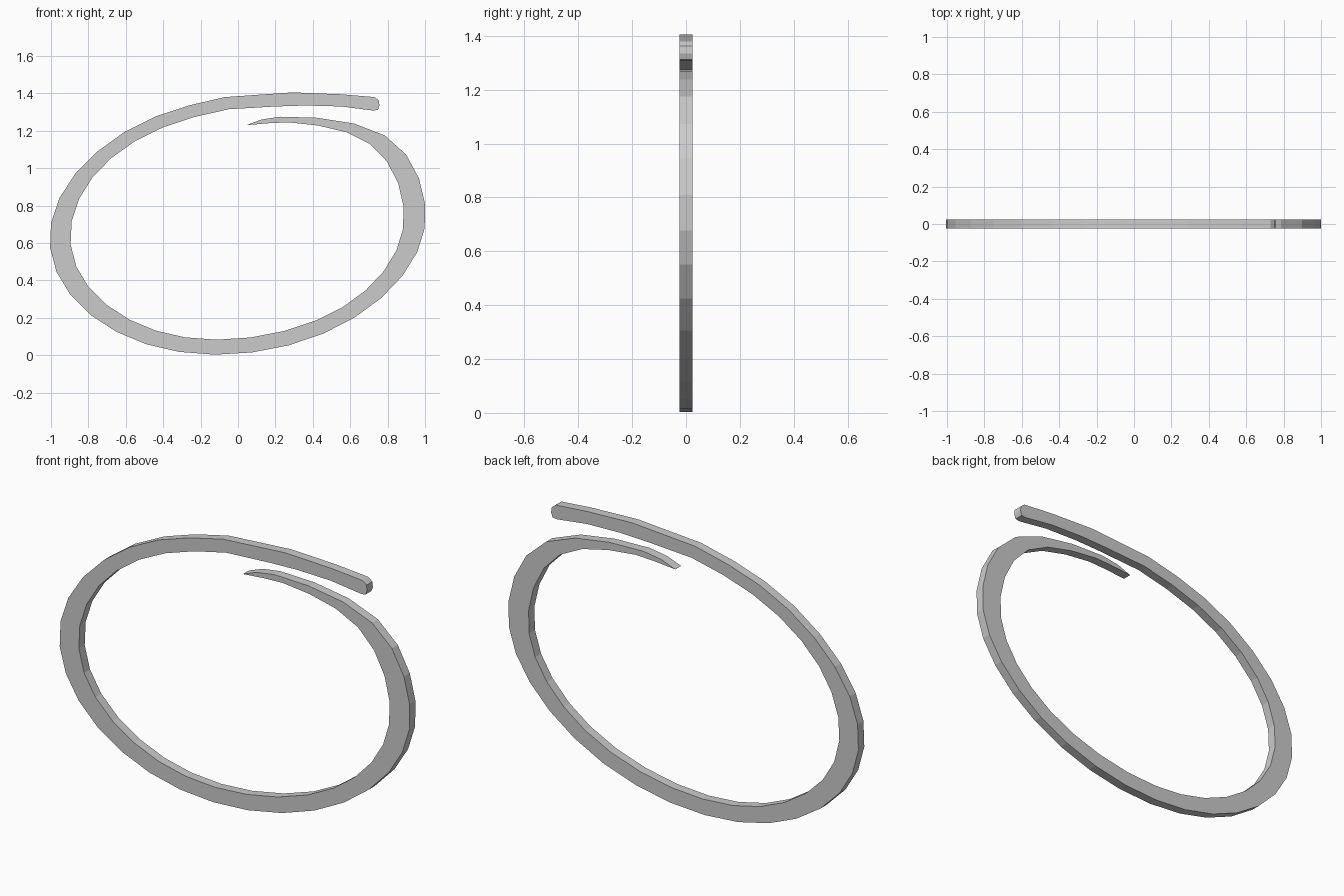
import bpy, bmesh
from mathutils import Vector

if "Cube" in bpy.data.objects:
    bpy.data.objects.remove(bpy.data.objects["Cube"])

HALF_DEPTH = 0.024


def smooth_path(pts, before, after, steps=3):
    """Faceted curve through the control points, three facets per span."""
    p = [Vector(q) for q in [before, *pts, after]]
    out = []
    for i in range(1, len(p) - 2):
        a, b = p[i], p[i + 1]
        ta, tb = (b - p[i - 1]) * 0.535, (p[i + 2] - a) * 0.535
        for s in range(steps):
            t = s / steps
            out.append(a * (2*t**3 - 3*t*t + 1) + ta * (t**3 - 2*t*t + t)
                       + b * (3*t*t - 2*t**3) + tb * (t**3 - t*t))
    return out + [p[-2]]


# Outer edge, from the upper band round to the tapered tail
outer = smooth_path(
    [(-.07, 1.38), (-.605, 1.195), (-.955, .84), (-.97, .445), (-.65, .125),
     (-.125, .003), (.455, .115), (.88, .425), (1, .81), (.785, 1.175), (.225, 1.275)],
    (.5, 1.42), (-.25, 1.15))

# Inner edge, from the tail back to the upper band
inner = smooth_path(
    [(.27, 1.245), (.705, 1.13), (.885, .795), (.78, .45), (.415, .185),
     (-.115, .083), (-.58, .19), (-.865, .475), (-.85, .835), (-.55, 1.145), (-.05, 1.315)],
    (-.15, 1.19), (.5, 1.345))

# Rounded blunt end and pointed tail
blunt_end = [(.205, 1.33), (.36, 1.335), (.55, 1.33), (.725, 1.308), (.748, 1.312),
             (.756, 1.335), (.753, 1.362), (.73, 1.38), (.55, 1.395), (.29, 1.405)]
tail = [(.125, 1.26), (.045, 1.23), (.16, 1.24)]

profile = [*outer, *tail, *inner, *blunt_end]

# Extrude the flat profile into a band
bm = bmesh.new()
face = bm.faces.new([bm.verts.new((x, -HALF_DEPTH, z)) for x, z in profile])
ext = bmesh.ops.extrude_face_region(bm, geom=[face], use_keep_orig=True)
for v in ext["geom"]:
    if isinstance(v, bmesh.types.BMVert):
        v.co.y = HALF_DEPTH
bmesh.ops.recalc_face_normals(bm, faces=bm.faces)
bmesh.ops.triangulate(bm, faces=[f for f in bm.faces if len(f.verts) > 4])

mesh = bpy.data.meshes.new("open_ring")
bm.to_mesh(mesh)
bm.free()
bpy.context.collection.objects.link(bpy.data.objects.new("open_ring", mesh))
